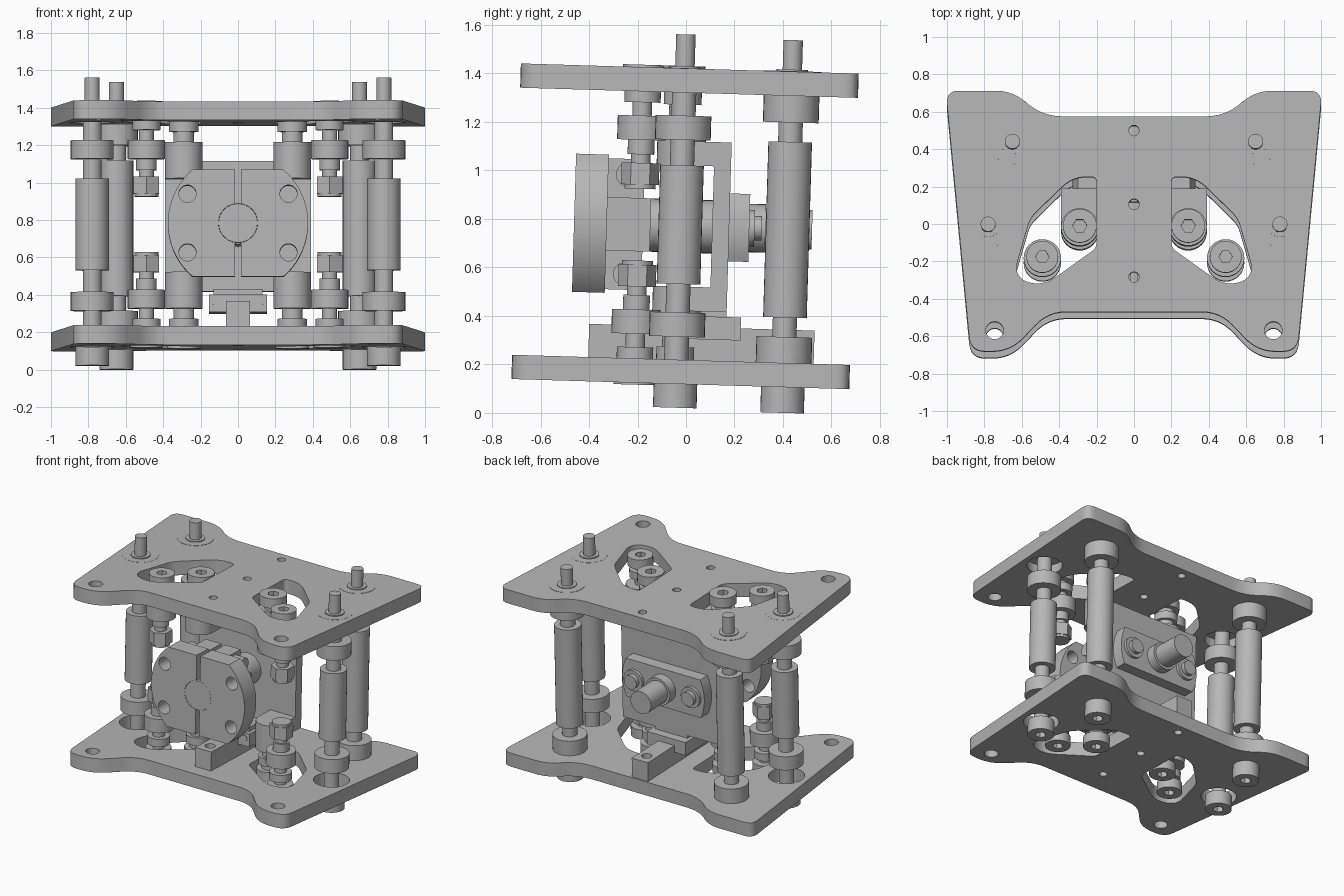
import bpy, bmesh, math
from mathutils import Matrix, Vector

if "Cube" in bpy.data.objects:
    bpy.data.objects.remove(bpy.data.objects["Cube"])

grey = bpy.data.materials.new("machined_grey")
grey.use_nodes = True
grey.diffuse_color = (0.47, 0.47, 0.47, 1)
grey.node_tree.nodes["Principled BSDF"].inputs["Base Color"].default_value = (0.47, 0.47, 0.47, 1)

MID = 0.77                                   # mid height between the plates
TILT = Matrix.Rotation(-0.03, 4, 'X')        # whole rig leans slightly back
UPRIGHT = Matrix.Translation((0, 0, MID)) @ Matrix.Rotation(math.pi / 2, 4, 'X')
parts = []


def finish(name, bm, matrix=Matrix()):
    mesh = bpy.data.meshes.new(name)
    bm.to_mesh(mesh)
    bm.free()
    mesh.materials.append(grey)
    obj = bpy.data.objects.new(name, mesh)
    bpy.context.collection.objects.link(obj)
    obj.matrix_world = TILT @ matrix
    parts.append(obj)


def circle(x, y, r, n=32):
    return [(x + r * math.cos(2 * math.pi * i / n), y + r * math.sin(2 * math.pi * i / n))
            for i in range(n)]


def rounded(corners):
    """Polygon of (x, y, trim) corners, each softened by a small curve."""
    out = []
    for i, (x, y, d) in enumerate(corners):
        p = Vector((x, y))
        a = Vector(corners[i - 1][:2]) - p
        b = Vector(corners[(i + 1) % len(corners)][:2]) - p
        a, b = p + a.normalized() * d, p + b.normalized() * d
        for k in range(7):
            t = k / 6
            out.append(tuple(a * (1 - t) ** 2 + p * 2 * t * (1 - t) + b * t * t))
    return out


def slab(name, loops, lo, hi, upright=False):
    """Extruded outline with holes, along z, or along y when upright."""
    if upright:
        lo, hi = -hi, -lo
    curve = bpy.data.curves.new(name, 'CURVE')
    curve.dimensions = '2D'
    curve.fill_mode = 'BOTH'
    curve.extrude = (hi - lo) / 2
    for loop in loops:
        spline = curve.splines.new('POLY')
        spline.points.add(len(loop) - 1)
        for point, (x, y) in zip(spline.points, loop):
            point.co = (x, y, 0, 1)
        spline.use_cyclic_u = True
    temp = bpy.data.objects.new(name + "_outline", curve)
    bpy.context.collection.objects.link(temp)
    graph = bpy.context.evaluated_depsgraph_get()
    mesh = bpy.data.meshes.new_from_object(temp.evaluated_get(graph))
    bm = bmesh.new()
    bm.from_mesh(mesh)
    bpy.data.objects.remove(temp)
    bpy.data.curves.remove(curve)
    bpy.data.meshes.remove(mesh)
    bmesh.ops.remove_doubles(bm, verts=bm.verts, dist=0.0001)
    bmesh.ops.recalc_face_normals(bm, faces=bm.faces)
    bmesh.ops.translate(bm, verts=bm.verts, vec=(0, 0, (lo + hi) / 2))
    finish(name, bm, UPRIGHT if upright else Matrix())


def turned(name, x, y, steps, matrix=Matrix()):
    """Stack of cylinders (radius, start, end[, sides]) on one axis."""
    bm = bmesh.new()
    for r, a, b, *n in steps:
        bmesh.ops.create_cone(bm, cap_ends=True, segments=n[0] if n else 32, radius1=r, radius2=r,
                              depth=abs(b - a), matrix=Matrix.Translation((x, y, (a + b) / 2)))
    finish(name, bm, matrix)


def box(name, x0, x1, y0, y1, z0, z1):
    bm = bmesh.new()
    m = Matrix.Translation(((x0 + x1) / 2, (y0 + y1) / 2, (z0 + z1) / 2))
    m = m @ Matrix.Diagonal((abs(x1 - x0), abs(y1 - y0), abs(z1 - z0), 1))
    bmesh.ops.create_cube(bm, size=1, matrix=m)
    finish(name, bm)


def socket_head(name, x, y, r, outer, inner):
    """Cap screw head with a hexagonal socket opening at the outer end."""
    mid = outer + (inner - outer) * 0.6
    slab(name, [circle(x, y, r), circle(x, y, r * 0.42, 6)], min(outer, mid), max(outer, mid))
    turned(name + "_base", x, y, [(r, mid, inner)])


def mirror_x(pts):
    return [(-p[0], *p[1:]) for p in reversed(pts)]


# End plates
FRONT_Y, BACK_Y = -0.047, 0.396
half = [(0.5, 0.533, 0.12), (0.64, 0.67, 0.1), (1.006, 0.67, 0.07),
        (0.874, -0.724, 0.08), (0.66, -0.724, 0.1), (0.46, -0.512, 0.1)]
outline = rounded(half + mirror_x(half))
window = rounded([(0.2, 0.21, 0.03), (0.33, 0.21, 0.08), (0.555, -0.01, 0.04),
                  (0.645, -0.32, 0.08), (0.5, -0.385, 0.1), (0.2, -0.17, 0.03)])
holes = [circle(0, y, 0.028, 20) for y in (0.457, 0.063, -0.327)]
holes += [window, mirror_x(window)]
for s in (-1, 1):
    holes += [circle(s * 0.745, -0.612, 0.047), circle(s * 0.78, FRONT_Y, 0.12)]
slab("bottom_plate", [outline] + holes, 0.118, 0.218)
slab("top_plate", [outline] + holes, 1.32, 1.42)

for s, side in ((-1, "right"), (1, "left")):
    # Guide columns
    x = s * 0.78
    turned(side + "_front_column", x, FRONT_Y,
           [(0.05, 0.11, 1.39), (0.04, 1.39, 1.56), (0.115, 0.313, 0.413),
            (0.09, 0.53, 1.02), (0.115, 1.125, 1.225)])
    socket_head(side + "_front_column_bolt", x, FRONT_Y, 0.09, 0.02, 0.118)
    turned(side + "_front_bushing", x, FRONT_Y, [(0.12, 1.385, 1.421), (0.065, 1.42, 1.428)])
    x = s * 0.65
    turned(side + "_back_column", x, BACK_Y,
           [(0.05, 0.11, 1.39), (0.04, 1.39, 1.55), (0.115, 0.218, 0.325),
            (0.09, 0.405, 1.13), (0.115, 1.21, 1.32)])
    socket_head(side + "_back_column_bolt", x, BACK_Y, 0.09, 0.012, 0.118)
    turned(side + "_back_bushing", x, BACK_Y, [(0.12, 1.4, 1.422), (0.065, 1.42, 1.428)])

    # Jack screws and carriage pillars, repeated above and below
    for level, up in (("upper", True), ("lower", False)):
        def h(z):
            return z if up else 2 * MID - z

        def stack(steps):
            return [(r, h(a), h(b), *n) for r, a, b, *n in steps]
        tag = side + "_" + level
        x, y = s * 0.49, -0.218
        turned(tag + "_jack_screw", x, y,
               stack([(0.04, 1.02, 1.37), (0.1, 1.12, 1.22), (0.075, 1.275, 1.33),
                      (0.055, 1.06, 1.12), (0.078, 0.935, 1.025, 6), (0.064, 0.918, 0.935)]))
        socket_head(tag + "_jack_screw_head", x, y, 0.085, h(1.43), h(1.36))
        x, y = s * 0.29, -0.052
        turned(tag + "_pillar", x, y,
               stack([(0.1, 1.02, 1.215), (0.055, 1.2, 1.37), (0.078, 1.27, 1.325)]))
        socket_head(tag + "_pillar_head", x, y, 0.09, h(1.43), h(1.36))
        box(tag + "_pillar_arm", s * 0.19, s * 0.39, y, 0.13, h(1.02), h(1.12))

        # Clamp cross screws
        cross = Matrix.Translation((0, -0.27, h(0.975))) @ Matrix.Rotation(s * math.pi / 2, 4, 'Y')
        turned(tag + "_clamp_screw", 0, 0, [(0.048, 0.1, 0.22)], cross)

    # Split clamp flange
    R, H, G, B = 0.375, 0.285, 0.015, 0.105
    a0, b0 = math.asin(H / R), math.acos(G / B)
    arc = [a0 - 2 * a0 * i / 20 for i in range(21)]
    bore = [-b0 + 2 * b0 * i / 20 for i in range(21)]
    face = [(G, H)] + [(R * math.cos(t), R * math.sin(t)) for t in arc] + [(G, -H)]
    face += [(B * math.cos(t), B * math.sin(t)) for t in bore]
    loops = [face] + [circle(0.27, z, 0.046) for z in (-0.157, 0.157)]
    slab(side + "_clamp_flange", [[(s * px, pz) for px, pz in l] for l in loops],
         -0.485, -0.35, True)
    box(side + "_clamp_hub", s * G, s * 0.14, -0.35, -0.2, MID - 0.27, MID + 0.27)
    box(side + "_clamp_cheek", s * 0.13, s * 0.21, -0.35, -0.17, MID - 0.11, MID + 0.11)

    # Bearing bolts
    turned(side + "_bearing_bolt", s * 0.23, 0, [(0.075, -0.26, -0.23), (0.05, -0.29, -0.25)], UPRIGHT)

# Carriage plate, shaft and rear bearing
box("carriage_plate", -0.39, 0.39, 0.085, 0.155, 0.42, 1.12)
turned("main_shaft", 0, 0,
       [(0.104, 0.35, 0.484), (0.11, -0.1, 0.36), (0.1, -0.305, -0.1), (0.082, -0.497, -0.3)], UPRIGHT)
RB, HB = 0.33, 0.14
t0 = math.asin(HB / RB)
side_arc = [(RB * math.cos(t), RB * math.sin(t)) for t in [-t0 + 2 * t0 * i / 12 for i in range(13)]]
slab("rear_bearing_flange", [side_arc + [(-x, -z) for x, z in side_arc]], 0.155, 0.238, True)

# Rail and slide block
rail_ends = [circle(0, y, 0.035, 24) for y in (-0.33, 0.44)]
slab("rail", [[(-0.065, -0.41), (0.065, -0.41), (0.065, 0.52), (-0.065, 0.52)]] + rail_ends, 0.218, 0.355)
box("slide_block", -0.155, 0.155, -0.1, 0.215, 0.305, 0.4)
box("slide_mount", -0.13, 0.13, -0.07, 0.155, 0.4, 0.43)
for s in (-1, 1):
    turned("slide_screw", s * 0.115, -0.39, [(0.022, 0.09, 0.105, 16)],
           Matrix.Translation((0, 0, 0.75)) @ Matrix.Rotation(math.pi / 2, 4, 'X'))

# Smooth round walls, keep edges crisp
bpy.ops.object.select_all(action='DESELECT')
for obj in parts:
    obj.select_set(True)
bpy.context.view_layer.objects.active = parts[0]
bpy.ops.object.shade_smooth_by_angle(angle=math.radians(35))
